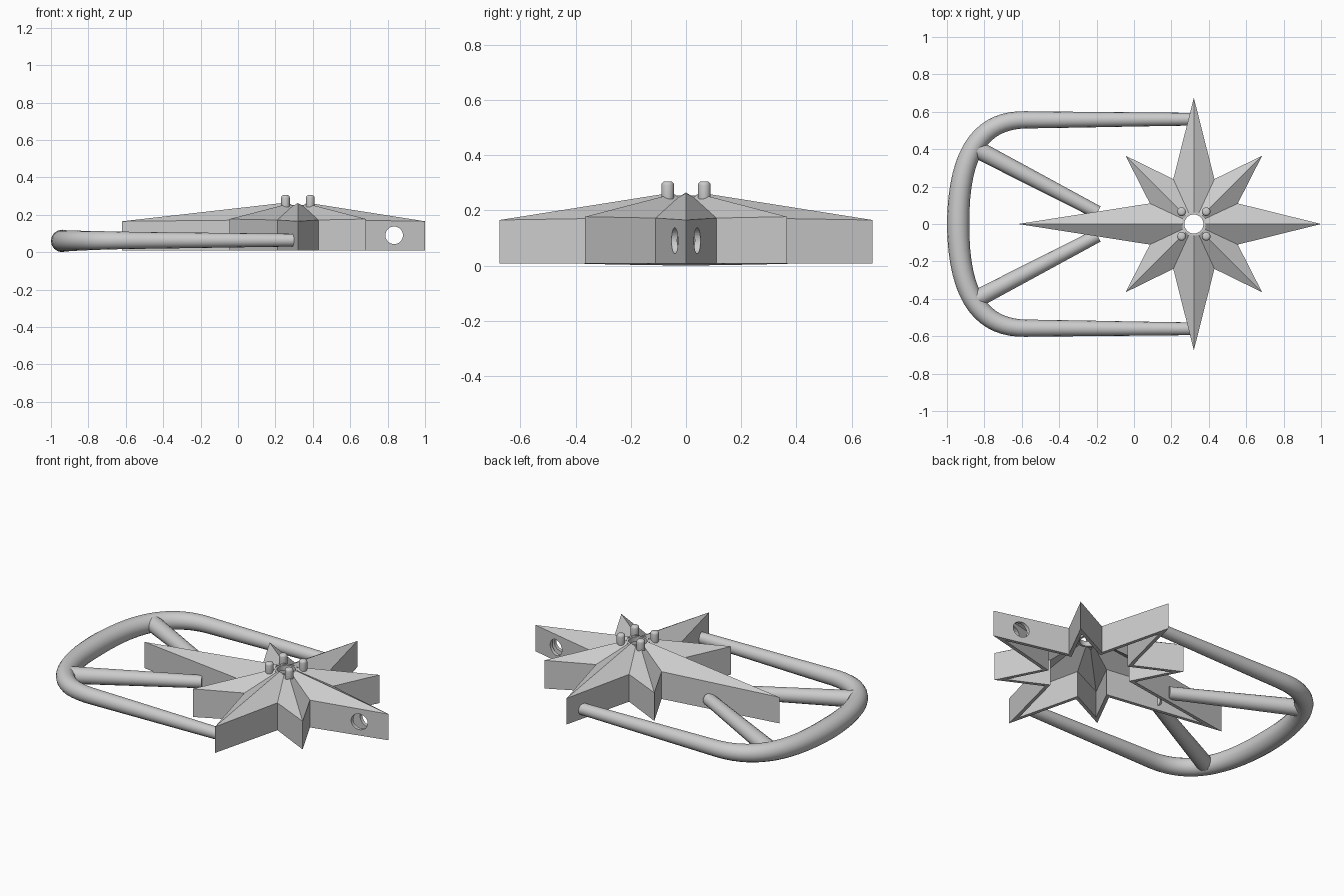
import bpy, bmesh, math
from mathutils import Vector

if "Cube" in bpy.data.objects:
    bpy.data.objects.remove(bpy.data.objects["Cube"])

CX = 0.32          # star centre on x
BASE, APEX = 0.008, 0.272
WALL = 0.02


def activate(obj):
    bpy.ops.object.select_all(action='DESELECT')
    obj.select_set(True)
    bpy.context.view_layer.objects.active = obj


def smooth(obj, angle=35):
    activate(obj)
    bpy.ops.object.shade_smooth_by_angle(angle=math.radians(angle))


def cylinder(name, loc, r, depth, rot=(0, 0, 0)):
    bpy.ops.mesh.primitive_cylinder_add(vertices=40, radius=r, depth=depth, location=loc, rotation=rot)
    obj = bpy.context.object
    obj.name = name
    return obj


def cut(obj, cutter):
    mod = obj.modifiers.new("cut", 'BOOLEAN')
    mod.operation, mod.solver, mod.object = 'DIFFERENCE', 'EXACT', cutter
    activate(obj)
    bpy.ops.object.modifier_apply(modifier=mod.name)
    bpy.data.objects.remove(cutter)


def tube(name, pts):
    """Tapered tube; pts = (position, radius, half handle vector)."""
    cu = bpy.data.curves.new(name, 'CURVE')
    cu.dimensions = '3D'
    cu.bevel_depth, cu.bevel_resolution = 1.0, 6
    cu.resolution_u = 16
    cu.use_fill_caps = True
    sp = cu.splines.new('BEZIER')
    sp.bezier_points.add(len(pts) - 1)
    for bp, (co, r, left, right) in zip(sp.bezier_points, pts):
        bp.handle_left_type = bp.handle_right_type = 'FREE'
        bp.co = co
        bp.handle_left, bp.handle_right = Vector(co) + Vector(left), Vector(co) + Vector(right)
        bp.radius = r
    obj = bpy.data.objects.new(name, cu)
    bpy.context.collection.objects.link(obj)
    activate(obj)
    bpy.ops.object.convert(target='MESH')
    smooth(bpy.context.object, 50)


# Hollow eight-pointed star: outline relative to its centre, with roof edge heights
quarter = [(0.235, 0.11, 0.172), (0.365, 0.365, 0.177), (0.11, 0.24, 0.172)]
outer = [(0.68, 0, 0.165)] + quarter + [(0, 0.675, 0.165)]
outer += [(-x, y, z) for x, y, z in reversed(quarter)] + [(-0.94, 0, 0.165)]
outer += [(x, -y, z) for x, y, z in reversed(outer[1:8])]
n = len(outer)

# Inner outline: mitred offset of the walls, following the roof slope
inner = []
for i in range(n):
    a, b, c = (Vector(outer[(i + k) % n][:2]) for k in (-1, 0, 1))
    d1, d2 = (b - a).normalized(), (c - b).normalized()
    n1, n2 = Vector((-d1.y, d1.x)), Vector((-d2.y, d2.x))
    p = b + (n1 + n2) * WALL / (1 + n1.dot(n2))
    z = outer[i][2] + (APEX - outer[i][2]) * (1 - p.length / b.length) - WALL
    inner.append((p.x, p.y, z))

bm = bmesh.new()


def shell(ring, apex_z):
    low = [bm.verts.new((CX + x, y, BASE)) for x, y, z in ring]
    top = [bm.verts.new((CX + x, y, z)) for x, y, z in ring]
    apex = bm.verts.new((CX, 0, apex_z))
    for i in range(n):
        j = (i + 1) % n
        bm.faces.new((low[i], low[j], top[j], top[i]))
        bm.faces.new((top[i], top[j], apex))
    return low


lo, li = shell(outer, APEX), shell(inner, APEX - WALL)
for i in range(n):
    j = (i + 1) % n
    bm.faces.new((lo[j], lo[i], li[i], li[j]))
bmesh.ops.recalc_face_normals(bm, faces=bm.faces)
me = bpy.data.meshes.new("star_body")
bm.to_mesh(me)
bm.free()
star = bpy.data.objects.new("star_body", me)
bpy.context.collection.objects.link(star)

# Centre bore and the cross hole through the right-hand point
cut(star, cylinder("bore_cutter", (CX, 0, 0.25), 0.062, 0.4))
cut(star, cylinder("side_hole_cutter", (0.835, 0, 0.09), 0.047, 0.4, (math.pi / 2, 0, 0)))

# Thin collar lining the bore
collar = cylinder("bore_collar", (CX, 0, 0.238), 0.065, 0.03)
cut(collar, cylinder("collar_cutter", (CX, 0, 0.238), 0.051, 0.2))
smooth(collar)

# Four round-topped pins around the bore
for sx in (-1, 1):
    for sy in (-1, 1):
        pin = cylinder("pin", (CX + sx * 0.066, sy * 0.066, 0.268), 0.023, 0.074)
        bv = pin.modifiers.new("round", 'BEVEL')
        bv.width, bv.segments = 0.014, 4
        bv.limit_method, bv.angle_limit = 'ANGLE', math.radians(40)
        activate(pin)
        bpy.ops.object.modifier_apply(modifier=bv.name)
        smooth(pin)

# Tapered loop frame from one star point round to the other
half = [((0.30, 0.56, 0.064), 0.034, (0.1, 0, 0), (-0.3, 0, 0)),
        ((-0.58, 0.557, 0.063), 0.046, (0.3, 0, 0), (-0.22, 0, 0))]
back = [((x, -y, z), r, b, a) for (x, y, z), r, a, b in reversed(half)]
tube("loop_frame", half + [((-0.94, 0, 0.06), 0.06, (0, 0.41, 0), (0, -0.41, 0))] + back)

# Two struts from the loop to the long star point
for s in (1, -1):
    p, q = Vector((-0.85, s * 0.405, 0.061)), Vector((-0.195, s * 0.062, 0.064))
    d = (q - p) / 3
    tube("strut", [(p, 0.048, -d, d), (q, 0.036, -d, d)])
